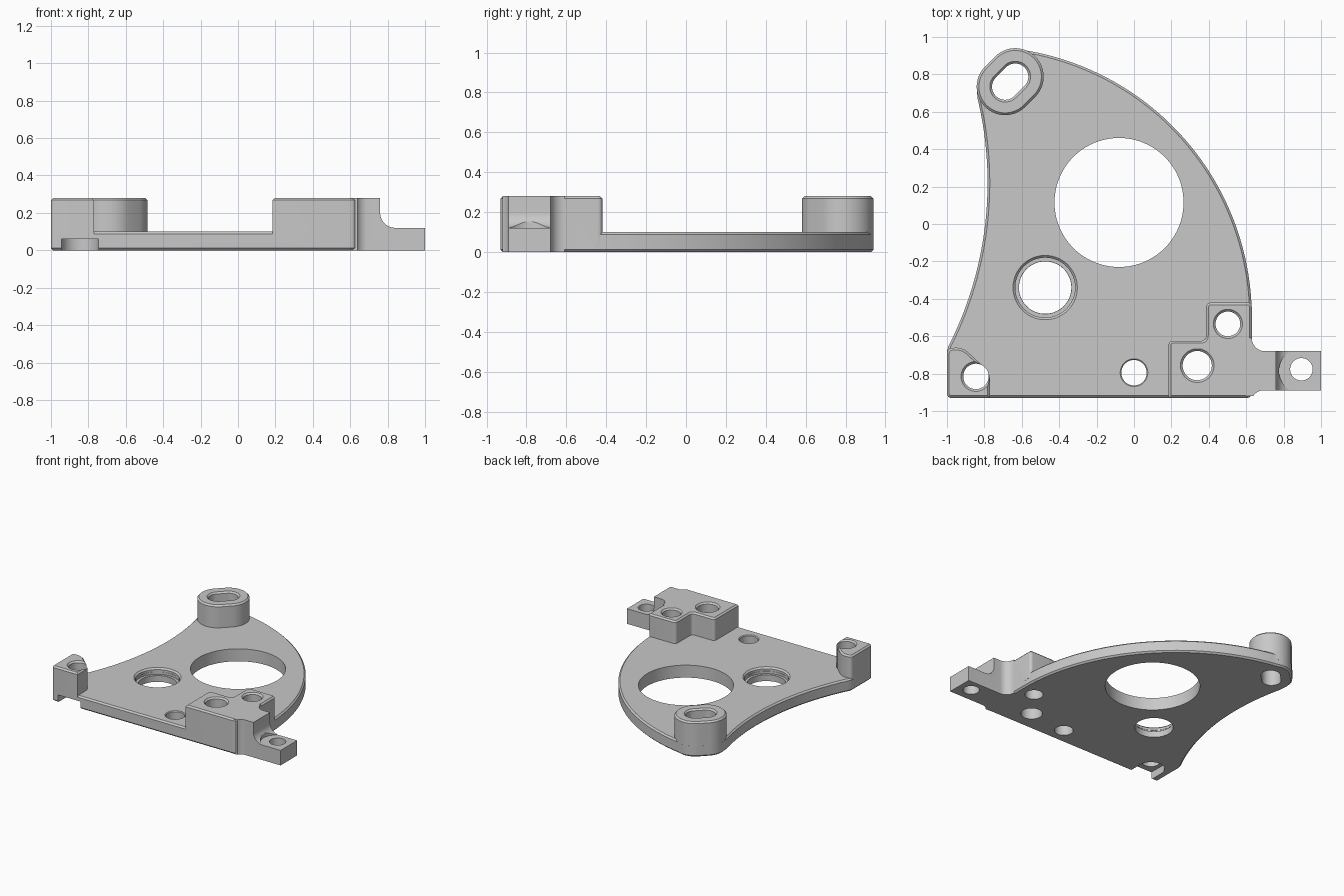
import bpy, bmesh
from math import sin, cos, radians, copysign
from mathutils import Vector, Matrix

if "Cube" in bpy.data.objects:
    bpy.data.objects.remove(bpy.data.objects["Cube"], do_unlink=True)

PLATE, TOP, TAB = 0.10, 0.28, 0.12
EDGE = 0.012

metal = bpy.data.materials.new("grey_metal")
metal.use_nodes = True
grey = (0.58, 0.58, 0.58, 1)
metal.diffuse_color = grey
metal.node_tree.nodes["Principled BSDF"].inputs["Base Color"].default_value = grey


def arc(cx, cy, r, a0, a1, n=12):
    angles = [radians(a0 + (a1 - a0) * i / n) for i in range(n + 1)]
    return [(cx + r * cos(a), cy + r * sin(a)) for a in angles]


def slot(cx, cy, r, half=0, n=64):
    """Circle, or a slot along the diagonal when half is above zero."""
    pts = []
    for i in range(n):
        a = radians(360 * (i + 0.5) / n)
        s = copysign(half, cos(a - radians(45)))
        pts.append((cx + s + r * cos(a), cy + s + r * sin(a)))
    return pts


def rounded(corners, n=6):
    """Polygon from (x, y, radius) corners with rounded ones."""
    pts = []
    for i, (x, y, r) in enumerate(corners):
        p = Vector((x, y))
        if r == 0:
            pts.append((x, y))
            continue
        a = p + (Vector(corners[i - 1][:2]) - p).normalized() * r
        b = p + (Vector(corners[(i + 1) % len(corners)][:2]) - p).normalized() * r
        for k in range(n + 1):
            t = k / n
            pts.append(tuple(a * (1 - t) ** 2 + p * 2 * t * (1 - t) + b * t * t))
    return pts


def inset(pts, d):
    """Move a counter-clockwise outline inwards by d with mitred corners."""
    result = []
    for i, p in enumerate(pts):
        p, prev, nxt = Vector(p), Vector(pts[i - 1]), Vector(pts[(i + 1) % len(pts)])
        e0, e1 = (p - prev).normalized(), (nxt - p).normalized()
        n0, n1 = Vector((-e0.y, e0.x)), Vector((-e1.y, e1.x))
        result.append(tuple(p + (n0 + n1) * (d / (1 + n0.dot(n1)))))
    return result


def loft(name, rings, matrix=None):
    """Closed solid through matching outlines at rising heights."""
    bm = bmesh.new()
    loops = [[bm.verts.new((x, y, z)) for x, y in pts] for pts, z in rings]
    n = len(loops[0])
    for lo, hi in zip(loops, loops[1:]):
        for i in range(n):
            j = (i + 1) % n
            bm.faces.new((lo[i], lo[j], hi[j], hi[i]))
    bm.faces.new(loops[0][::-1])
    bm.faces.new(loops[-1])
    if matrix:
        bm.transform(matrix)
    bmesh.ops.recalc_face_normals(bm, faces=bm.faces[:])
    mesh = bpy.data.meshes.new(name)
    bm.to_mesh(mesh)
    bm.free()
    mesh.materials.append(metal)
    ob = bpy.data.objects.new(name, mesh)
    bpy.context.collection.objects.link(ob)
    return ob


def prism(name, pts, z0, z1, matrix=None):
    return loft(name, [(pts, z0), (pts, z1)], matrix)


def boss(name, pts):
    """Raised pad rooted inside the plate, with a chamfered top rim."""
    return loft(name, [(pts, PLATE / 2), (pts, TOP - EDGE), (inset(pts, EDGE), TOP)])


def hole(x, y, r, top, half=0, edge=EDGE):
    """Through-hole cutter with a countersunk upper rim."""
    return loft("hole_cutter", [(slot(x, y, r, half), -0.05),
                                (slot(x, y, r, half), top - edge),
                                (slot(x, y, r + edge + 0.02, half), top + 0.02)])


def combine(base, other, operation):
    mod = base.modifiers.new("combine", 'BOOLEAN')
    mod.operation, mod.solver, mod.object = operation, 'EXACT', other
    bpy.context.view_layer.objects.active = base
    bpy.ops.object.modifier_apply(modifier=mod.name)
    bpy.data.objects.remove(other, do_unlink=True)


# Plate: straight front, bulging right side, round tip, hollow left side
bx, by, br, bh = -0.662, 0.761, 0.152, 0.027
outline = rounded([(-1, -0.68, 0), (-1, -0.93, 0.025), (0.63, -0.93, 0.03), (0.63, -0.5, 0)])
outline += arc(-0.818, -0.5, 1.448, 1.5, 80.5, 60)
outline += arc(bx + bh, by + bh, br, 84, 135)
outline += arc(bx - bh, by - bh, br, 135, 188)
outline += arc(-2.713, 0.22, 1.93, 13.5, -27, 40)
rim = inset(outline, EDGE)
bracket = loft("bracket_plate", [(rim, 0), (outline, EDGE), (outline, PLATE - EDGE), (rim, PLATE)])

# Raised bosses
tip = boss("tip_boss", slot(bx, by, br, bh))
corner = boss("corner_boss", rounded([
    (-1, -0.93, 0.025), (-0.77, -0.93, 0), (-0.77, -0.795, 0.04),
    (-0.92, -0.655, 0.05), (-1, -0.667, 0.025)]))
block = boss("step_block", rounded([
    (0.185, -0.93, 0), (0.63, -0.93, 0.03), (0.63, -0.42, 0.025), (0.385, -0.42, 0.03),
    (0.385, -0.625, 0.03), (0.185, -0.625, 0.025)]))

# Side tab with a filleted step, and its flared neck
side = [(0.6, 0), (1, 0), (1, TAB)] + arc(0.84, 0.2, 0.08, 270, 180) + [(0.76, TOP), (0.6, TOP)]
upright = Matrix.Rotation(radians(90), 4, 'X')
tab = prism("side_tab", side, 0.68, 0.89, upright)
neck = prism("tab_neck", [(0.6, -0.92)] + arc(0.69, -0.95, 0.06, 150, 90)
             + arc(0.70, -0.61, 0.07, 270, 180) + [(0.6, -0.61)], 0, TOP)
for part in (tip, corner, block, tab, neck):
    combine(bracket, part, 'UNION')

# Holes, counterbores and the underside notch
notch = [(-0.945, -1), (-0.745, -1)] + arc(-0.845, -0.815, 0.1, 0, 180, 24)
cutters = [
    prism("large_opening_cutter", slot(-0.08, 0.115, 0.345, n=128), -0.05, 0.2),
    hole(-0.475, -0.34, 0.14, 0.05, edge=0.001),
    loft("counterbore_cutter", [(slot(-0.475, -0.34, 0.16), 0.05),
                                (slot(-0.475, -0.34, 0.16), PLATE - EDGE),
                                (slot(-0.475, -0.34, 0.19), PLATE + 0.018)]),
    hole(0, -0.795, 0.068, PLATE, edge=0.006),
    hole(0.338, -0.757, 0.078, TOP),
    hole(0.502, -0.534, 0.066, TOP),
    hole(bx, by, 0.07, TOP, half=bh),
    hole(-0.845, -0.815, 0.068, TOP),
    prism("tab_hole_cutter", slot(0.895, -0.777, 0.06), -0.05, 0.3),
    prism("tab_seat_cutter", slot(0.895, -0.785, 0.12), TAB, 0.35),
    prism("notch_cutter", notch, -0.05, 0.06),
]
for cutter in cutters:
    combine(bracket, cutter, 'DIFFERENCE')

# Smooth curved walls while keeping the machined edges crisp
bpy.ops.object.select_all(action='DESELECT')
bracket.select_set(True)
bpy.context.view_layer.objects.active = bracket
bpy.ops.object.shade_smooth_by_angle(angle=radians(25))
